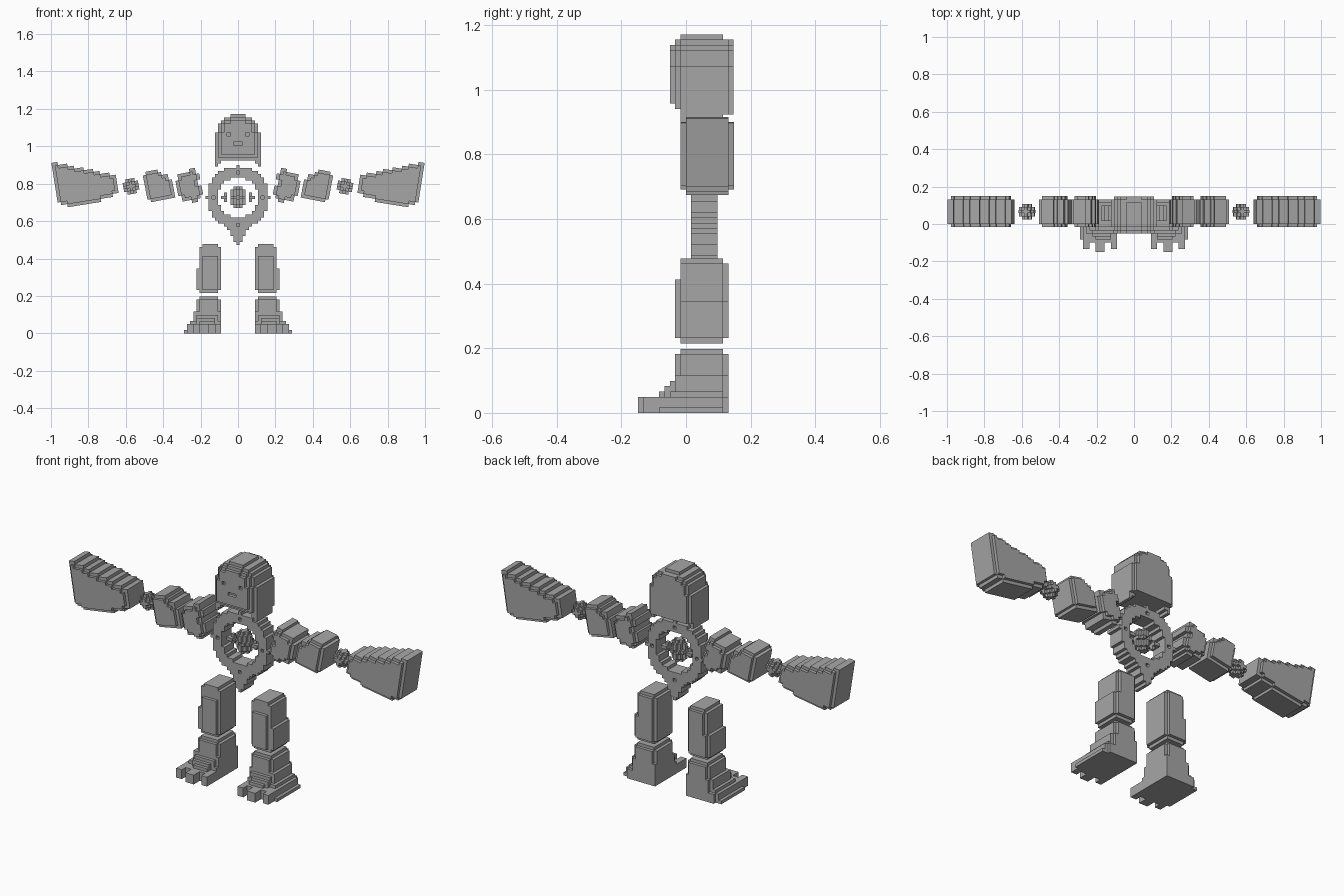
import bpy, bmesh, math
from mathutils import Matrix, Vector

if "Cube" in bpy.data.objects:
    bpy.data.objects.remove(bpy.data.objects["Cube"])

U = 0.0165                     # edge length of one block
BASE = (0, -0.141, U / 2)      # centre of block (0, 0, 0) for upright parts
MID = 0.066                    # depth centre of arms

stone = bpy.data.materials.new("stone grey")
stone.use_nodes = True
GREY = (0.38, 0.38, 0.38, 1)
stone.diffuse_color = GREY
stone.node_tree.nodes["Principled BSDF"].inputs["Base Color"].default_value = GREY


def build(name, cells, loc=BASE, tilt=0):
    """Outer skin of a set of blocks, with flat areas merged."""
    bm = bmesh.new()
    corners = {}

    def corner(p):
        if p not in corners:
            corners[p] = bm.verts.new(Vector(p) * U / 2)
        return corners[p]

    for c in cells:
        for axis in range(3):
            for side in (-1, 1):
                near = list(c)
                near[axis] += side
                if tuple(near) in cells:
                    continue
                loop = []
                for a, b in ((-1, -1), (1, -1), (1, 1), (-1, 1)):
                    p = [2 * v for v in c]
                    p[axis] += side
                    p[(axis + 1) % 3] += a
                    p[(axis + 2) % 3] += b
                    loop.append(corner(tuple(p)))
                bm.faces.new(loop if side > 0 else loop[::-1])
    bmesh.ops.dissolve_limit(bm, angle_limit=0.01, verts=bm.verts, edges=bm.edges)
    bm.transform(Matrix.Translation(loc) @ Matrix.Rotation(tilt, 4, 'Y'))
    mesh = bpy.data.meshes.new(name)
    bm.to_mesh(mesh)
    bm.free()
    mesh.materials.append(stone)
    ob = bpy.data.objects.new(name, mesh)
    bpy.context.collection.objects.link(ob)


def box(xs, ys, zs):
    """Blocks filling inclusive ranges."""
    r = lambda s: range(s[0], s[1] + 1)
    return {(i, j, k) for i in r(xs) for j in r(ys) for k in r(zs)}


def extrude(profile, y0, y1):
    return {(i, j, k) for i, k in profile for j in range(y0, y1 + 1)}


def inset(profile):
    return {(i, k) for i, k in profile
            if {(i + 1, k), (i - 1, k), (i, k + 1), (i, k - 1)} <= profile}


def mirror_x(cells):
    return {(-i, j, k) for i, j, k in cells}


def pair(name, cells, loc=BASE, tilt=0):
    build("left_" + name, cells, loc, tilt)
    build("right_" + name, mirror_x(cells), (-loc[0], loc[1], loc[2]), -tilt)


# Head: rounded hood with a face that steps forward
crown = {70: 2, 69: 4, 68: 5, 67: 6, 66: 6, 65: 6}
hood = {(i, k) for k in range(56, 71) for i in range(-7, 8)
        if abs(i) <= crown.get(k, 7)}
step = inset(hood)
face = inset(step)
cheeks = {(s * i, k) for s in (-1, 1) for i, k in ((7, 54), (7, 55), (6, 55))}
head = extrude(hood | cheeks, 8, 15) | extrude(step, 7, 7) | extrude(face, 6, 6)
head |= extrude({p for p in hood if p[1] < 70}, 16, 16)
head |= extrude(step | {(i, 56) for i in range(-6, 7)}, 17, 17)
# sunken eyes and mouth
head -= {(-3, 6, 64), (3, 6, 64)} | box((-1, 1), (6, 6), (61, 61))
build("head", head)

# Chest ring with a stepped point below
ring = {(i, k) for i in range(-10, 11) for k in range(-10, 11)
        if 6.6 < math.hypot(i, k) <= 10}
ring |= {(i, k) for k in range(-15, -9) for i in range(-3, 4)
         if abs(i) <= (16 + k) // 2}
studs = {(0, 8), (0, -9), (8, 0), (-8, 0)}
RING_AT = (0, 0.0565, 0.727)
build("chest_ring", extrude(ring, -2, 2) - extrude(studs, -2, -2)
      - extrude(studs, 2, 2), RING_AT)

# Floating core and its side studs
core = {(i, j, k) for i in range(-2, 3) for j in range(-2, 3) for k in range(-3, 4)
        if abs(i) + abs(j) + abs(k) * 0.67 <= 3.4}
core -= {(0, -2, 0), (0, 2, 0)}
build("core", core, RING_AT)
pair("core_stud", box((4, 5), (-1, 1), (0, 0)) | box((4, 4), (0, 0), (-1, 1)), RING_AT)

# Upper legs
thigh = box((6, 12), (8, 15), (14, 27)) | box((13, 13), (8, 15), (14, 20))
thigh |= box((7, 11), (8, 15), (28, 28)) | box((7, 12), (8, 15), (13, 13))
thigh |= box((7, 11), (7, 7), (14, 24)) | box((7, 11), (16, 16), (14, 27))
thigh |= box((12, 12), (16, 16), (14, 20))
pair("upper_leg", thigh)

# Lower legs with flared feet and three toes
foot = box((7, 12), (8, 15), (11, 11)) | box((6, 13), (8, 15), (0, 10))
foot |= box((7, 12), (16, 16), (0, 10)) | box((7, 12), (7, 7), (6, 10))
foot |= box((6, 14), (7, 15), (0, 6)) | box((6, 13), (16, 16), (0, 6))
foot |= box((6, 15), (6, 15), (0, 3)) | box((6, 16), (3, 15), (0, 2))
foot |= box((6, 17), (4, 15), (0, 0))
foot |= box((7, 13), (6, 6), (4, 5)) | box((8, 13), (5, 5), (3, 4))
foot |= box((8, 12), (4, 4), (3, 3)) | box((6, 15), (16, 16), (0, 2))
for xs, tip in (((6, 7), 1), ((10, 12), 0), ((15, 16), 1)):
    foot |= box(xs, (tip, 3), (0, 2))
pair("lower_leg", foot)


def rounded(profile):
    """Ten blocks deep with inset front and back layers."""
    return extrude(profile, -4, 3) | extrude(inset(profile), -5, 4)


# Upper arms: notched blocks
upper = {(i, k) for i in range(-4, 4) for k in range(-4, 5)
         if not (i in (-4, 3) and k in (-4, 4))}
upper -= {(-4, 0), (-4, 1), (3, -3), (3, 3)}
upper |= {(-2, -5), (-1, -5), (-3, 5), (-2, 5)}
pair("upper_arm", rounded(upper), (0.27, MID + U / 2, 0.785), math.radians(11))

# Forearms: flare outward
fore = {(i, k) for i in range(-4, 5) for k in range(-4, 5)
        if -4 + (i == 4) <= k <= (1 if i < -3 else 3 if i < -1 else 4)}
fore |= {(i, 5) for i in range(0, 4)}
pair("forearm", rounded(fore), (0.422, MID + U / 2, 0.785), math.radians(11))

# Wrist joints
wrist = {c for c in box((-2, 2), (-2, 2), (-2, 2)) if sum(map(abs, c)) <= 3}
pair("wrist", wrist, (0.572, MID, 0.786), math.radians(10))

# Hands: sloped stepped top, bellied underside
hand = set()
for i in range(-10, 10):
    top = round(1.2 + (i + 9) * 0.385)
    low = -4 if i < -8 or i > 8 else -5 if i < -4 or i > 6 else -6
    hand |= {(i, k) for k in range(low, top + 1)}
pair("hand", rounded(hand), (0.821, MID + U / 2, 0.797), math.radians(9))
